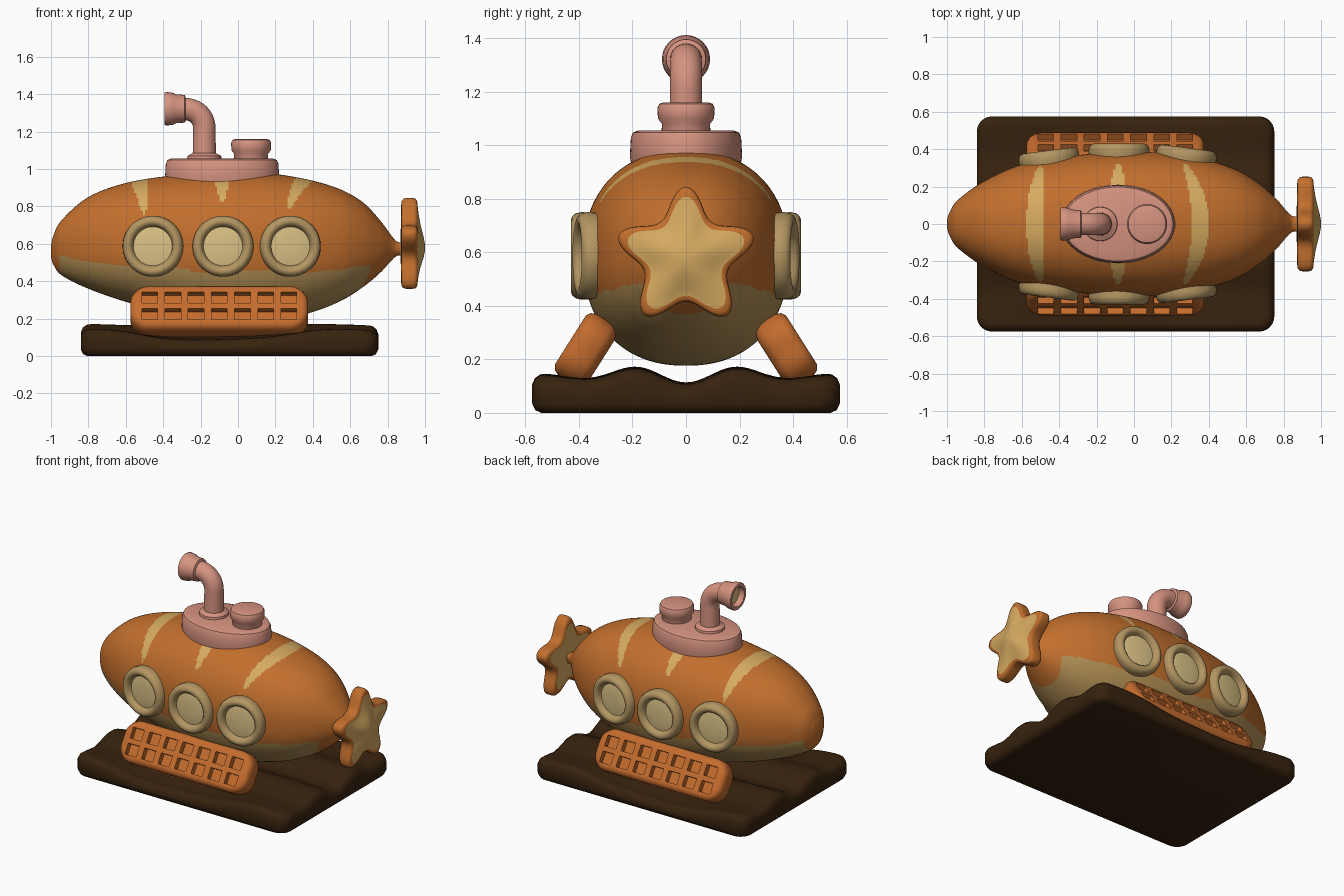
import bpy, bmesh, math
from mathutils import Vector, Matrix

if "Cube" in bpy.data.objects:
    bpy.data.objects.remove(bpy.data.objects["Cube"])


def mat(name, r, g, b):
    lin = lambda c: ((c / 255 + 0.055) / 1.055) ** 2.4
    m = bpy.data.materials.new(name)
    m.diffuse_color = (lin(r), lin(g), lin(b), 1)
    m.use_nodes = True
    m.node_tree.nodes["Principled BSDF"].inputs["Base Color"].default_value = m.diffuse_color
    return m


CRUST = mat("crust orange", 194, 111, 45)
CREAM = mat("cream yellow", 214, 171, 97)
DOUGH = mat("pale dough", 178, 143, 84)
RING = mat("ring beige", 180, 150, 98)
GLASS = mat("window yellow", 219, 194, 134)
PINK = mat("pink icing", 214, 147, 128)
DARK = mat("dark chocolate", 55, 34, 14)
WAFFLE = mat("waffle orange", 197, 108, 46)


def finish(name, bm, mats, rule=None, angle=40):
    bmesh.ops.recalc_face_normals(bm, faces=bm.faces[:])
    if rule:
        for f in bm.faces:
            f.material_index = rule(f.calc_center_median())
    me = bpy.data.meshes.new(name)
    bm.to_mesh(me)
    bm.free()
    ob = bpy.data.objects.new(name, me)
    bpy.context.collection.objects.link(ob)
    for m in mats:
        me.materials.append(m)
    smooth(ob, angle)
    return ob


def smooth(ob, angle=40):
    bpy.ops.object.select_all(action='DESELECT')
    ob.select_set(True)
    bpy.context.view_layer.objects.active = ob
    bpy.ops.object.shade_smooth_by_angle(angle=math.radians(angle))


def loft(name, rings, mats, rule=None, angle=40):
    """Skin a list of rings; a one-point ring closes to a tip, other ends get a cap."""
    bm = bmesh.new()
    vs = [[bm.verts.new(p) for p in r] for r in rings]
    for a, b in zip(vs, vs[1:]):
        n = max(len(a), len(b))
        for i in range(n):
            j = (i + 1) % n
            if len(a) == 1:
                bm.faces.new((a[0], b[i], b[j]))
            elif len(b) == 1:
                bm.faces.new((a[i], a[j], b[0]))
            else:
                bm.faces.new((a[i], a[j], b[j], b[i]))
    for end in (vs[0], vs[-1]):
        if len(end) > 2:
            bm.faces.new(end)
    return finish(name, bm, mats, rule, angle)


def circle(c, u, v, ru, rv=None, n=40):
    c, u, v = Vector(c), Vector(u), Vector(v)
    rv = ru if rv is None else rv
    return [c + u * ru * math.cos(t) + v * rv * math.sin(t)
            for t in (2 * math.pi * i / n for i in range(n))]


def rounded_rect(hx, hy, r, seg=8, side=14):
    pts = []
    corners = [(1, 1), (-1, 1), (-1, -1), (1, -1)]
    for k, (sx, sy) in enumerate(corners):
        for i in range(seg + 1):
            t = math.pi / 2 * (k + i / seg)
            pts.append(Vector((sx * (hx - r) + r * math.cos(t), sy * (hy - r) + r * math.sin(t))))
        nx, ny = corners[(k + 1) % 4]
        t = math.pi / 2 * (k + 1)
        a = pts[-1]
        b = Vector((nx * (hx - r) + r * math.cos(t), ny * (hy - r) + r * math.sin(t)))
        pts += [a.lerp(b, i / side) for i in range(1, side)]
    return pts


# Hull: stations of x, top, bottom, half width
stations = [(-1.0, .59, .53, .02), (-.985, .65, .485, .065), (-.94, .73, .43, .13), (-.8, .85, .36, .23),
            (-.6, .925, .29, .318), (-.35, .965, .225, .362), (-.1, .98, .18, .383), (.15, .978, .185, .38),
            (.38, .942, .23, .345), (.55, .89, .295, .288), (.67, .82, .37, .215), (.76, .725, .445, .135),
            (.82, .645, .51, .065), (.85, .612, .535, .042), (.89, .605, .54, .038)]
ZC = 0.585


def catmull(p, steps):
    out = []
    for i in range(len(p) - 1):
        a, b, c, d = p[max(i - 1, 0)], p[i], p[i + 1], p[min(i + 2, len(p) - 1)]
        for s in range(steps):
            t = s / steps
            out.append([.5 * (2 * q + (r - o) * t + (2 * o - 5 * q + 4 * r - e) * t * t
                              + (3 * q - o - 3 * r + e) * t ** 3) for o, q, r, e in zip(a, b, c, d)])
    return out + [list(p[-1])]


# Scored stripes: x at the top, shift towards the ends, half width, reach in y
STRIPES = [(-.53, .03, .046, .31), (-.085, 0, .05, .325), (.355, -.085, .045, .325)]


def hull_colour(p):
    if p.z > .65:
        for x0, bend, w, reach in STRIPES:
            k = (p.y / reach) ** 2
            if k < 1 and abs(p.x - x0 - bend * k) < w * math.sqrt(1 - k):
                return 1
    edge = .452 + .045 * ((p.x - .1) / .8) ** 2 + .008 * math.sin(11 * p.x)
    return 2 if -.955 < p.x < .71 - .4 * max(0, .47 - p.z) and p.z < edge else 0


hull = []
for x, top, bot, w in catmull(stations, 21):
    ring = []
    for i in range(160):
        t = 2 * math.pi * i / 160
        c, s = math.cos(t), math.sin(t)
        k = (abs(c) ** 2.25 + abs(s) ** 2.25) ** (-1 / 2.25)
        ring.append(Vector((x, w * c * k, ZC + s * k * ((top - ZC) if s > 0 else (ZC - bot)))))
    hull.append(ring)
loft("hull", hull, [CRUST, CREAM, DOUGH], hull_colour, 60)


# Star propeller with cream faces and a crust rim
def star_radius(t, k):
    f = min(1, k / .82) ** 1.5
    return k * (.208 + f * (.05 * math.cos(5 * t) + .007 * math.cos(10 * t)))


star = [[Vector((.868, 0, .58))]]
for k, x in [(.4, .87), (.82, .872), (.93, .874), (.985, .885), (1, .9), (1, .935), (.985, .95), (.93, .958),
             (.86, .96), (.82, .961), (.7, .966), (.55, .974), (.4, .984), (.25, .993), (.1, .999)]:
    ring = []
    for i in range(100):
        t = 2 * math.pi * i / 100
        r = star_radius(t, k)
        ring.append(Vector((x, r * math.sin(t), .58 + r * math.cos(t))))
    star.append(ring)
star.append([Vector((1.0, 0, .58))])


def star_colour(p):
    t = math.atan2(p.y, p.z - .58)
    return 0 if math.hypot(p.y, p.z - .58) > star_radius(t, .865) else 1


loft("star_propeller", star, [CRUST, CREAM], star_colour, 50)

# Portholes on both sides, turned to follow the hull
X, Y, Z = Vector((1, 0, 0)), Vector((0, 1, 0)), Vector((0, 0, 1))
for s, side in ((-1, "front"), (1, "back")):
    for n, (x, out, slope) in enumerate([(-.46, .393, .13), (-.08, .43, 0), (.285, .407, -.13)]):
        u = Vector((1, s * slope, 0)).normalized()
        nrm = Vector((-slope, s, 0)).normalized()
        c = Vector((x, s * out, .587))
        prof = [(.155, -.13), (.163, -.05), (.163, -.035), (.158, -.016), (.147, -.004), (.134, 0), (.121, -.004),
                (.111, -.014), (.104, -.035)]
        loft(f"porthole_ring_{side}_{n}", [circle(c + nrm * o, u, Z, r) for r, o in prof], [RING], None, 60)
        dome = [(.105, -.034), (.08, -.03), (.04, -.027)]
        loft(f"porthole_glass_{side}_{n}", [circle(c + nrm * o, u, Z, r) for r, o in dome], [GLASS])

# Waffle skids with pressed pockets
for s, side in ((-1, "front"), (1, "back")):
    up = Vector((0, -s * .535, .845))
    nrm = Vector((0, s * .845, .535))
    c = Vector((-.1, s * .373, .235))
    place = lambda u, v, d: c + X * u + up * v + nrm * d
    rings = []
    for d, ins in [(-.07, .045), (-.06, .02), (-.035, 0), (.04, 0), (.06, .01), (.07, .028)]:
        rings.append([place(q.x, q.y, d) for q in rounded_rect(.475 - ins, .135 - ins, .1 - ins, 8, 4)])
    skid = loft(f"waffle_skid_{side}", rings, [WAFFLE])
    bm = bmesh.new()
    for i in range(7):
        for v in (.048, -.055):
            m = Matrix((X, up, nrm)).transposed().to_4x4()
            m.translation = place((i - 3) * .124, v, .068)
            bmesh.ops.create_cube(bm, size=1, matrix=m @ Matrix.Diagonal((.084, .07, .07, 1)))
    cutter = finish("pocket_cutter", bm, [WAFFLE])
    cutter.hide_render = True
    mod = skid.modifiers.new("pockets", 'BOOLEAN')
    mod.operation, mod.solver, mod.object = 'DIFFERENCE', 'EXACT', cutter
    bpy.context.view_layer.objects.active = skid
    bpy.ops.object.modifier_apply(modifier=mod.name)
    bpy.data.objects.remove(cutter)
    smooth(skid)

# Deck plate and hatch
loft("deck_plate", [circle((-.085, 0, z), X, Y, .305 - i, .21 - i, 64) for z, i in
                    [(.9, .01), (.96, 0), (1.03, .004), (1.048, .012), (1.055, .03)]], [PINK])
loft("hatch", [circle((.07, 0, z), X, Y, r) for z, r in
               [(1.03, .092), (1.08, .09), (1.1, .105), (1.14, .107), (1.155, .1), (1.16, .085)]], [PINK])

# Periscope: riser, elbow and bell mouth
path = [(-.18, 1.03, 0, .095), (-.18, 1.07, 0, .09), (-.18, 1.085, 0, .062), (-.18, 1.2, 0, .06)]
for i in range(11):
    a = math.pi / 2 * i / 10
    path.append((-.28 + .1 * math.cos(a), 1.22 + .1 * math.sin(a), a, .06))
path += [(x, 1.322, math.pi / 2, r) for x, r in
         [(-.285, .074), (-.33, .077), (-.35, .086), (-.385, .09), (-.393, .085), (-.393, .066), (-.35, .06)]]
loft("periscope", [circle((x, 0, z), (math.cos(a), 0, math.sin(a)), Y, r, n=32) for x, z, a, r in path], [PINK])
loft("periscope_lens", [circle((x, 0, 1.322), Z, Y, .06, n=32) for x in (-.351, -.356)], [GLASS])


# Wavy chocolate base
def wave(x, y):
    dip = .05 * math.exp(-((x + .1) / .45) ** 4) * min(1, abs(y) / .5) ** 4
    amp = max(.008, .032 - .02 * (y / .4) ** 2)
    return .14 - amp * math.cos(2 * math.pi * y / .4) + .006 * math.sin(5 * x) - dip


def base_ring(inset, z=None, drop=0):
    return [Vector((q.x - .045, q.y, wave(q.x - .045, q.y) - drop if z is None else z))
            for q in rounded_rect(.795 - inset, .575 - inset, .08 - inset * .5, 6, 22)]


base = [base_ring(.035, 0), base_ring(.012, .01), base_ring(0, .035), base_ring(0, None, .045),
        base_ring(.01, None, .02), base_ring(.03, None, .004)]
rim = base_ring(.05)
for k in range(20):
    f = 1 - k / 20
    base.append([Vector((-.045 + (p.x + .045) * f, p.y * f, wave(-.045 + (p.x + .045) * f, p.y * f))) for p in rim])
base.append([Vector((-.045, 0, wave(-.045, 0)))])
loft("chocolate_base", base, [DARK], None, 60)
